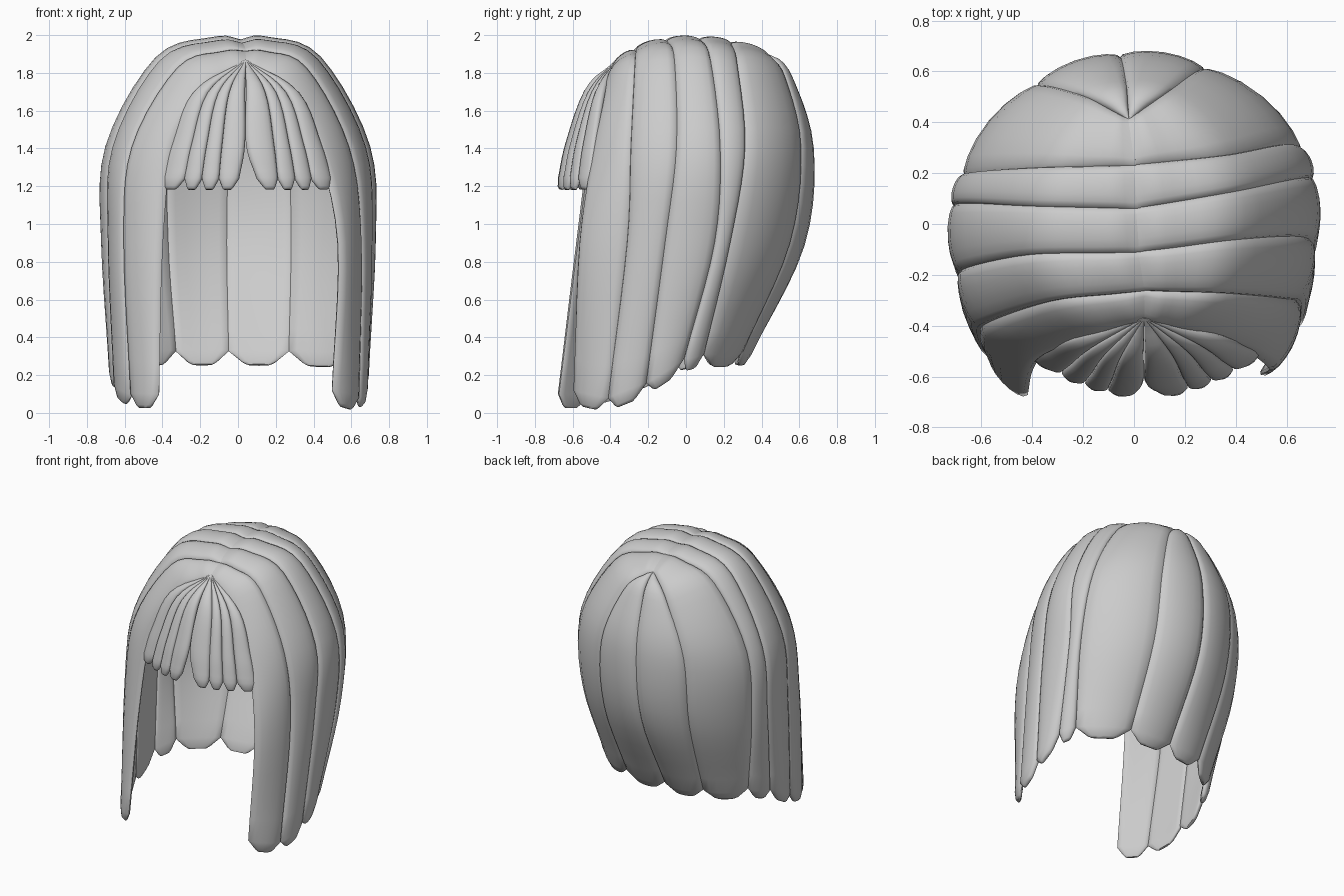
import bpy, bmesh, math
from mathutils import Vector

if "Cube" in bpy.data.objects:
    bpy.data.objects.remove(bpy.data.objects["Cube"])

SEG, RING = 5, 16


def spline(pts):
    """Smooth path through a few points (Catmull-Rom)."""
    p = [Vector(q) for q in pts]
    p = [2 * p[0] - p[1]] + p + [2 * p[-1] - p[-2]]
    out = []
    for i in range(1, len(p) - 2):
        a, b, c, d = p[i - 1:i + 3]
        for k in range(SEG):
            t = k / SEG
            out.append(0.5 * (2 * b + (c - a) * t + (2 * a - 5 * b + 4 * c - d) * t * t
                              + (3 * b - a - 3 * c + d) * t ** 3))
    return out + [p[-2]]


def lock(name, edge_a, edge_b, thick=0.032, tip=0.075):
    """Padded strand of hair between two edge paths, ending in a blunt tip."""
    A, B = spline(edge_a), spline(edge_b)
    n = len(A)
    mids = [(a + b) / 2 for a, b in zip(A, B)]
    rows = []
    for i in range(n):
        j = max(i, 1)
        across = (B[j] - A[j]).normalized()
        along = (mids[min(i + 1, n - 1)] - mids[max(i - 1, 0)]).normalized()
        nor = along.cross(across).normalized()
        if nor.dot(mids[i] - Vector((0, 0, min(mids[i].z, 1.1)))) < 0:
            nor = -nor
        w = (B[i] - A[i]).length
        f = min(0.4 + 0.2 * i, 1) * min(1, 0.1 + w / 0.09)
        rows.append((mids[i], across, nor, max(w, 0.004) * 1.03, thick * f))
    # blunt tip: two narrower rows past the end
    m, across, nor, w, t = rows[-1]
    down = (mids[-1] - mids[-2]).normalized()
    rows.append((m + down * tip * 0.8, across, nor, w * 0.55, t * 0.75))
    rows.append((m + down * tip, across, nor, w * 0.38, t * 0.35))
    w_end = w

    bm = bmesh.new()
    rings = []
    for i, (m, across, nor, w, t) in enumerate(rows):
        sag = (w_end if i >= n else w) ** 2 / 5.8
        squeeze = (w / w_end) ** 2 if i >= n else 1
        ring = []
        for k in range(RING):
            ang = 2 * math.pi * k / RING
            u, s = math.cos(ang), math.sin(ang)
            pad = math.copysign(abs(s) ** 0.7, s) * t * (1 if s > 0 else 0.6)
            ring.append(bm.verts.new(m + across * (u * w / 2)
                                     + nor * (sag * (1 - u * u * squeeze) + pad)))
        rings.append(ring)
    for r, q in zip(rings, rings[1:]):
        for k in range(RING):
            l = (k + 1) % RING
            bm.faces.new((r[k], r[l], q[l], q[k]))
    bm.faces.new(rings[0])
    bm.faces.new(rings[-1])
    bmesh.ops.recalc_face_normals(bm, faces=bm.faces)
    me = bpy.data.meshes.new(name)
    bm.to_mesh(me)
    bm.free()
    ob = bpy.data.objects.new(name, me)
    bpy.context.collection.objects.link(ob)
    bpy.ops.object.select_all(action='DESELECT')
    ob.select_set(True)
    bpy.context.view_layer.objects.active = ob
    bpy.ops.object.shade_smooth_by_angle(angle=math.radians(50))


# grooves between locks: parting -> crown -> temple -> cheek -> end
right = [
    [(.04, -.37, 1.85), (.22, -.42, 1.72), (.41, -.48, 1.42), (.53, -.56, .9), (.50, -.59, .12)],
    [(.04, -.26, 1.91), (.36, -.27, 1.82), (.58, -.29, 1.4), (.64, -.31, .9), (.63, -.41, .08)],
    [(.02, -.11, 1.95), (.41, -.06, 1.86), (.66, -.05, 1.4), (.69, -.11, .9), (.66, -.21, .16)],
    [(.01, .06, 1.96), (.41, .13, 1.86), (.66, .18, 1.4), (.68, .15, .9), (.64, -.01, .29)],
    [(0, .23, 1.95), (.37, .27, 1.83), (.61, .31, 1.4), (.65, .23, .9), (.58, .09, .32)],
]
back = [
    [(-.02, .41, 1.9), (.14, .52, 1.76), (.26, .60, 1.4), (.28, .54, .9), (.27, .29, .33)],
    [(-.02, .41, 1.9), (-.03, .54, 1.76), (-.05, .645, 1.4), (-.06, .60, .9), (-.05, .31, .33)],
    [(-.02, .41, 1.9), (-.20, .50, 1.75), (-.36, .54, 1.4), (-.37, .49, .9), (-.33, .27, .33)],
]
left = [
    [(0, .23, 1.95), (-.38, .22, 1.84), (-.63, .20, 1.4), (-.65, .17, .9), (-.56, .08, .33)],
    [(.01, .06, 1.96), (-.41, .07, 1.86), (-.67, .08, 1.4), (-.69, .05, .9), (-.64, -.06, .29)],
    [(.02, -.11, 1.95), (-.41, -.12, 1.85), (-.65, -.17, 1.4), (-.67, -.21, .9), (-.64, -.28, .17)],
    [(.04, -.26, 1.91), (-.32, -.30, 1.82), (-.56, -.38, 1.4), (-.60, -.43, .9), (-.56, -.52, .10)],
    [(.04, -.37, 1.85), (-.16, -.43, 1.72), (-.34, -.50, 1.42), (-.40, -.57, .9), (-.42, -.67, .10)],
]
lift = [0.0, .025, .035, .03, .025]


def crowned(path, side, rise):
    """Overlap the parting a little and dome the path near the crown."""
    root, mid = Vector(path[0]), Vector(path[1])
    dome = root.lerp(mid, .36) + Vector((0, 0, rise))
    return [root - Vector((side * .018, 0, 0)), dome] + path[1:]


right = [crowned(p, 1, h) for p, h in zip(right, lift)]
left = [crowned(p, -1, h) for p, h in zip(left, reversed(lift))]
back = [crowned(p, 0, .015) for p in back]
grooves = right + back + left
names = (["right_side_lock_%d" % i for i in range(1, 5)] + ["back_lock_%d" % i for i in range(1, 5)]
         + ["left_side_lock_%d" % i for i in range(4, 0, -1)])
for nm, a, b in zip(names, grooves, grooves[1:]):
    lock(nm, a, b)


# fringe: narrow locks fanning out from the front of the parting
def fringe_edge(x, flick=0):
    y = -0.655 + 0.8 * (x - .04) ** 2
    d, e = x - .04, y + .37
    return [(.04, -.37, 1.87), (.04 + d * .62, -.37 + e * .52, 1.69),
            (.04 + d * .88, -.37 + e * .86, 1.42), (x + flick, y, 1.24)]


spans = [(-.40, -.28), (-.28, -.19), (-.19, -.10), (-.10, .035),
         (.045, .21), (.21, .30), (.30, .385), (.385, .49)]
for i, (a, b) in enumerate(spans):
    lock("fringe_lock_%d" % (i + 1), fringe_edge(a, .055 if i == 4 else 0),
         fringe_edge(b, -.03 if i == 3 else 0), 0.028, 0.06)
